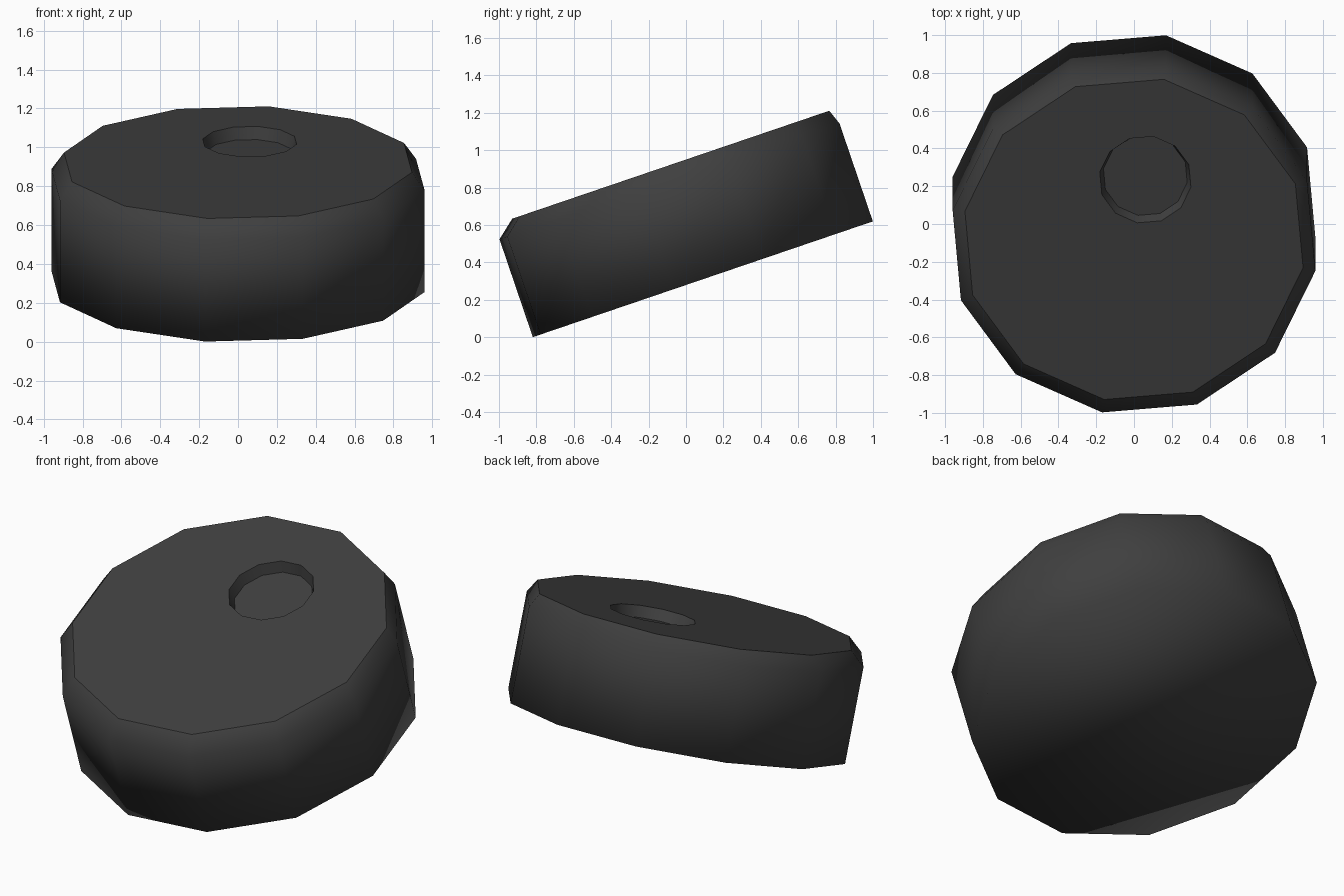
import bpy, bmesh
from math import sin, cos, radians
from mathutils import Matrix, Vector

if "Cube" in bpy.data.objects:
    bpy.data.objects.remove(bpy.data.objects["Cube"], do_unlink=True)

SIDES = 12

dark = bpy.data.materials.new("dark_grey")
dark.use_nodes = True
colour = (0.05, 0.05, 0.05, 1)
dark.diffuse_color = colour
dark.node_tree.nodes["Principled BSDF"].inputs["Base Color"].default_value = colour

# Rings from the base up, then down into the dimple: x, y, z, radius, sharp
rings = [
    (0, 0, 0, 0.975, False),            # base
    (0, 0, 0.553, 0.975, False),        # lower edge of chamfer
    (0, 0.035, 0.635, 0.909, True),     # edge of flat top
    (0.06, 0.369, 0.635, 0.245, True),  # dimple rim
    (0.06, 0.369, 0.57, 0.225, True),   # dimple floor
]

bm = bmesh.new()


def make_ring(x, y, z, radius):
    angles = [radians(-100 + 360 * i / SIDES) for i in range(SIDES)]
    return [bm.verts.new((x + radius * cos(a), y + radius * sin(a), z)) for a in angles]


loops = [make_ring(*r[:4]) for r in rings]

# Walls between neighbouring rings
for low, high in zip(loops, loops[1:]):
    for i in range(SIDES):
        j = (i + 1) % SIDES
        bm.faces.new((low[i], low[j], high[j], high[i]))

# Closed base and dimple floor
bm.faces.new(loops[0][::-1])
bm.faces.new(loops[-1])

for f in bm.faces:
    f.smooth = True
for loop, ring in zip(loops, rings):
    if ring[4]:
        for i in range(SIDES):
            bm.edges.get((loop[i], loop[(i + 1) % SIDES])).smooth = False

# Lean the knob forward and rest its front edge on the ground
bm.transform(Matrix.Translation(Vector((0, 0.09, 0.31))) @ Matrix.Rotation(radians(18.8), 4, "X"))
bmesh.ops.recalc_face_normals(bm, faces=bm.faces[:])

mesh = bpy.data.meshes.new("knob")
bm.to_mesh(mesh)
bm.free()
mesh.materials.append(dark)
knob = bpy.data.objects.new("knob", mesh)
bpy.context.collection.objects.link(knob)
